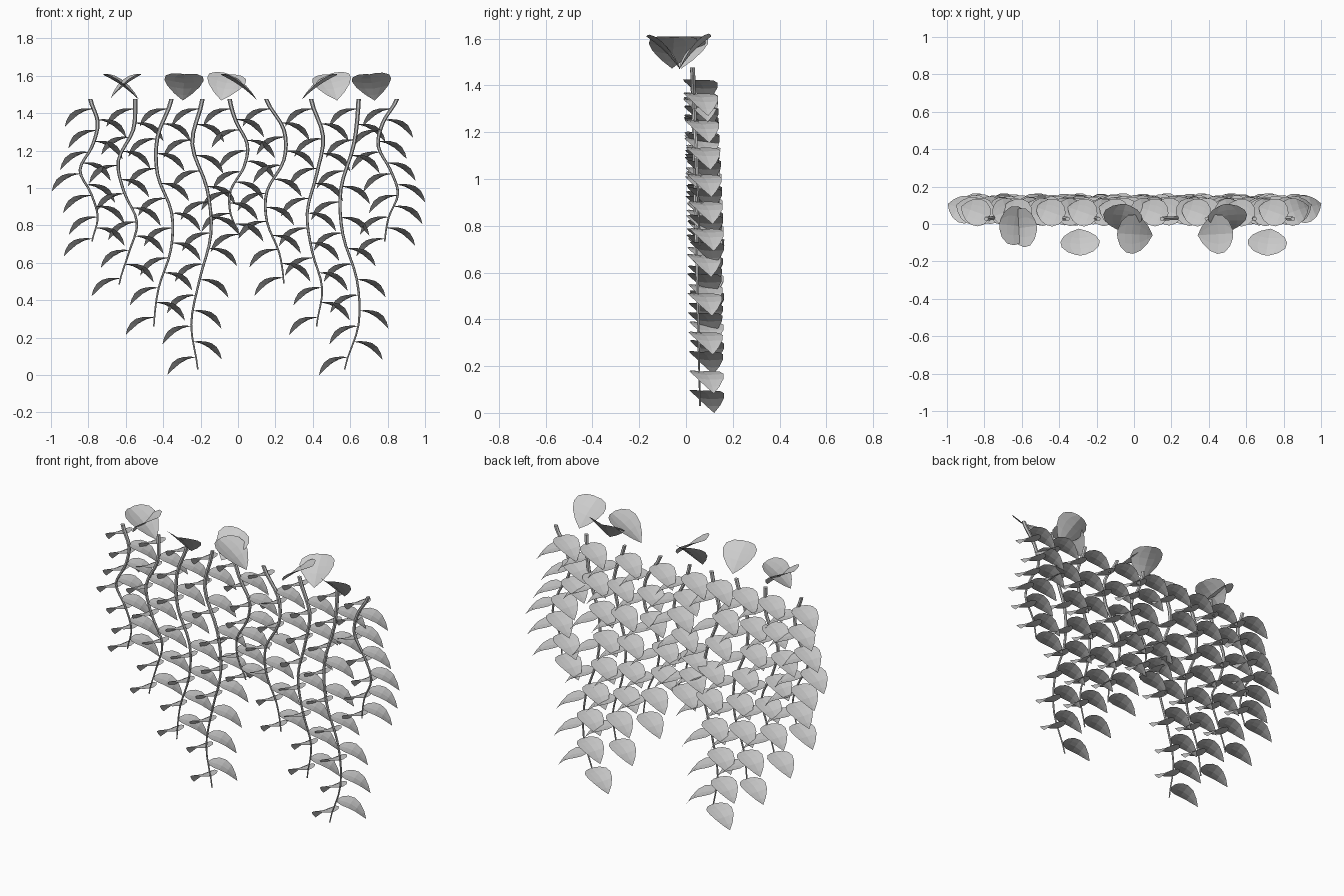
import bpy
import bmesh
from math import sin, cos, pi
from mathutils import Vector

cube = bpy.data.objects.get("Cube")
if cube:
    bpy.data.objects.remove(cube, do_unlink=True)

grey = bpy.data.materials.new("plain grey")
grey.use_nodes = True
grey.diffuse_color = (0.6, 0.6, 0.6, 1)
grey.node_tree.nodes["Principled BSDF"].inputs["Base Color"].default_value = (0.6, 0.6, 0.6, 1)


def finish(bm, name):
    bmesh.ops.remove_doubles(bm, verts=bm.verts, dist=0.0001)
    mesh = bpy.data.meshes.new(name)
    bm.to_mesh(mesh)
    bm.free()
    mesh.materials.append(grey)
    obj = bpy.data.objects.new(name, mesh)
    bpy.context.collection.objects.link(obj)
    return obj


def bridge(bm, rows, closed=False):
    for a, b in zip(rows, rows[1:]):
        count = len(a) if closed else len(a) - 1
        for i in range(count):
            j = (i + 1) % len(a)
            bm.faces.new((a[i], a[j], b[j], b[i]))


# Heart-shaped leaf outline: (distance along the midrib, half-width factor)
OUTLINE = [(0, 0.25), (0.06, 0.65), (0.2, 0.95), (0.38, 1), (0.6, 0.82), (0.82, 0.45), (1, 0)]


def add_leaf(bm, base, tip, up, half_width, arch, cup):
    # The halves of the leaf rise slightly from an arched midrib
    base, tip = Vector(base), Vector(tip)
    along = tip - base
    side = Vector(up).cross(along).normalized()
    normal = along.cross(side).normalized()
    rows = []
    for t, w in OUTLINE:
        mid = base + along * t + normal * (arch * sin(pi * t))
        rows.append([bm.verts.new(mid + side * (s * w * half_width)
                                  + normal * (cup * half_width * w * abs(s) ** 1.4))
                     for s in (-1, -0.5, 0, 0.5, 1)])
    bridge(bm, rows)


# Hanging vines: (lowest height, leaves on one side, sideways sway from top to bottom)
TOP = 1.477
VINES = [
    (0.715, 7, (-.79, -.75, -.78, -.845, -.785, -.75, -.78)),
    (0.485, 7, (-.55, -.56, -.64, -.61, -.54, -.585, -.635)),
    (0.26, 8, (-.355, -.43, -.43, -.355, -.36, -.425, -.45)),
    (0.03, 9, (-.19, -.245, -.165, -.145, -.205, -.25, -.215)),
    (0.74, 7, (-.045, -.01, .05, .03, -.04, -.04, .01)),
    (0.49, 7, (.15, .245, .245, .155, .155, .22, .245)),
    (0.26, 8, (.39, .455, .42, .37, .395, .45, .42)),
    (0.03, 9, (.645, .62, .55, .56, .635, .645, .57)),
    (0.715, 7, (.85, .775, .75, .815, .855, .805, .785)),
]


def vine_point(sway, low, f):
    # Smooth curve through the evenly spaced sway values
    u = f * (len(sway) - 1)
    i = min(int(u), len(sway) - 2)
    t = u - i
    a, b, c, d = (sway[min(max(k, 0), len(sway) - 1)] for k in range(i - 1, i + 3))
    x = b + t * ((c - a) + t * ((2 * a - 5 * b + 4 * c - d) + t * (3 * b - a - 3 * c + d))) / 2
    return Vector((x, 0.028 + 0.032 * f, TOP + (low - TOP) * f))


for number, (low, pairs, sway) in enumerate(VINES, 1):
    # Tapered six-sided stem
    bm = bmesh.new()
    rings = []
    steps = 24
    for k in range(steps + 1):
        f = k / steps
        centre = vine_point(sway, low, f)
        r = 0.012 - 0.008 * f
        rings.append([bm.verts.new(centre + Vector((r * cos(a * pi / 3), r * sin(a * pi / 3), 0)))
                      for a in range(6)])
    bridge(bm, rings, closed=True)
    bm.faces.new(rings[0])
    bm.faces.new(rings[-1])
    bmesh.ops.recalc_face_normals(bm, faces=bm.faces)
    stem = finish(bm, f"vine_stem_{number}")

    # Alternating drooping leaves
    bm = bmesh.new()
    height = TOP - low
    first, last = 0.055 / height, 1 - (0.075 * height - 0.044) / height
    nodes = 2 * pairs - 1
    for k in range(nodes):
        f = first + (last - first) * k / (nodes - 1)
        base = vine_point(sway, low, f) + Vector((0, 0.008, 0))
        out = 1 if k % 2 else -1
        add_leaf(bm, base, base + Vector((0.154 * out, 0.054, -0.095)),
                 (0, 0.03, 1), 0.074, 0.026, 0.1)
    leaves = finish(bm, f"vine_leaves_{number}")
    leaves.parent = stem

# Large leaves above the vines: (rounded end, pointed end, upper side)
CROWN = [
    ((-.72, 0, 1.605), (-.53, -.02, 1.472), (0, 0, 1)),
    ((-.52, -.01, 1.605), (-.68, -.03, 1.48), (0, 0, 1)),
    ((-.285, -.168, 1.608), (-.295, -.025, 1.468), (0, 1, 1)),
    ((-.045, .106, 1.608), (-.09, -.03, 1.468), (0, -1, 1)),
    ((-.09, -.05, 1.605), (.1, -.06, 1.472), (0, 0, 1)),
    ((.485, .106, 1.608), (.53, -.03, 1.468), (0, -1, 1)),
    ((.53, -.05, 1.605), (.34, -.06, 1.472), (0, 0, 1)),
    ((.705, -.168, 1.608), (.73, -.025, 1.468), (0, 1, 1)),
]
for number, (base, tip, up) in enumerate(CROWN, 1):
    bm = bmesh.new()
    add_leaf(bm, base, tip, up, 0.105, 0.01, 0.2)
    finish(bm, f"crown_leaf_{number}")
